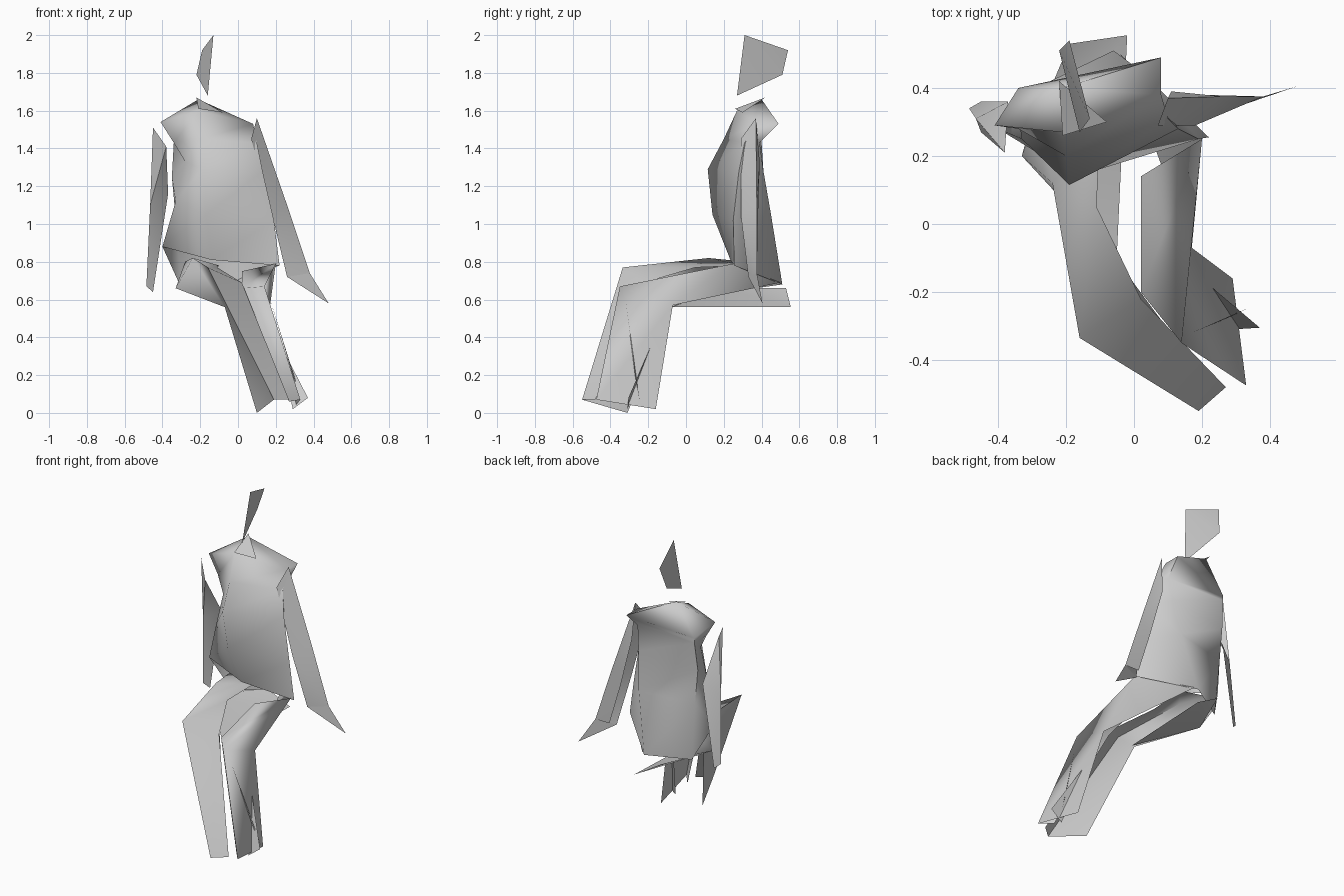
import bpy, bmesh, math


def loft(name, rails, closed=False, apex=None, limit=60, flip=False):
    """Skin a sheet between successive rails; optional closed rings and apex."""
    bm = bmesh.new()
    rows = [[bm.verts.new(p) for p in rail] for rail in rails]
    n = len(rows[0])
    for a, b in zip(rows, rows[1:]):
        for i in range(n if closed else n - 1):
            j = (i + 1) % n
            bm.faces.new((a[i], a[j], b[j], b[i]))
    if apex:
        top = bm.verts.new(apex)
        for i in range(n):
            bm.faces.new((top, rows[0][(i + 1) % n], rows[0][i]))
    bmesh.ops.triangulate(bm, faces=bm.faces[:])
    if flip:
        bmesh.ops.reverse_faces(bm, faces=bm.faces[:])
    me = bpy.data.meshes.new(name)
    bm.to_mesh(me)
    bm.free()
    ob = bpy.data.objects.new(name, me)
    bpy.context.collection.objects.link(ob)
    bpy.ops.object.select_all(action='DESELECT')
    ob.select_set(True)
    bpy.context.view_layer.objects.active = ob
    bpy.ops.object.shade_smooth_by_angle(angle=math.radians(limit))
    return ob


def shard(name, points):
    """A single loose triangle."""
    me = bpy.data.meshes.new(name)
    me.from_pydata(points, [], [tuple(range(len(points)))])
    ob = bpy.data.objects.new(name, me)
    bpy.context.collection.objects.link(ob)


# head: one thin folded sheet
loft("head", [
    [(-.13, .31, 2.0), (-.19, .54, 1.92)],
    [(-.16, .27, 1.68), (-.22, .51, 1.79)]])

# torso: rings run right side, front, left front, left back, right back
loft("torso", [
    [(-.41, .29, 1.54), (-.21, .27, 1.60), (.08, .38, 1.53), (.08, .49, 1.53), (-.34, .40, 1.46)],
    [(-.34, .28, 1.43), (-.20, .20, 1.45), (.10, .31, 1.43), (.07, .39, 1.43), (-.34, .40, 1.43)],
    [(-.28, .25, 1.33), (-.19, .115, 1.29), (.13, .28, 1.28), (.05, .41, 1.28), (-.35, .38, 1.25)],
    [(-.33, .25, 1.12), (-.17, .14, 1.05), (.19, .25, 1.02), (.02, .45, 1.05), (-.33, .38, 1.03)],
    [(-.40, .28, .88), (-.14, .235, .81), (.22, .255, .78), (-.06, .51, .68), (-.30, .37, .66)]],
    closed=True, apex=(-.21, .40, 1.66), flip=True, limit=80)
shard("collar", [(-.21, .26, 1.61), (-.22, .42, 1.67), (-.08, .30, 1.59)])

# right arm: flat hanging strip
loft("right_arm", [
    [(-.45, .27, 1.51), (-.38, .21, 1.41)],
    [(-.465, .31, 1.10), (-.37, .36, 1.16)],
    [(-.485, .34, .67), (-.45, .36, .64)]], flip=True)

# left arm: folded strip swung outwards, ending in a pointed hand
loft("left_arm", [
    [(.07, .29, 1.45), (.10, .37, 1.56), (.11, .39, 1.33)],
    [(.18, .29, 1.05), (.26, .375, 1.10), (.20, .38, 1.0)],
    [(.26, .33, .72), (.38, .375, .74), (.28, .375, .74)]], flip=True, limit=80)
shard("left_hand", [(.26, .33, .72), (.48, .405, .58), (.38, .375, .74)])

# right leg: lower outer edge, top ridge, inner edge, from hip to foot
loft("right_leg", [
    [(-.28, .38, .68), (-.33, .20, .66), (-.07, -.08, .56), (.10, -.31, .0)],
    [(-.28, .32, .80), (-.24, .12, .82), (-.16, -.335, .77), (.19, -.55, .07)],
    [(-.10, .30, .78), (-.11, .05, .77), (.02, -.22, .69), (.27, -.48, .07)]],
    limit=100)
loft("seat_underside", [
    [(-.33, .20, .66), (-.19, .53, .66)],
    [(-.05, -.08, .56), (-.02, .555, .56)]])

# left leg: inner edge, knee ridge, outer lower edge
loft("left_leg", [
    [(.02, .14, .75), (.02, -.20, .66), (.27, -.40, .06)],
    [(.20, .25, .79), (.14, -.35, .67), (.33, -.475, .07)],
    [(-.04, .50, .69), (.17, -.07, .57), (.29, -.16, .02)]], limit=120)

# loose slivers along the lower leg
shard("shin_sliver", [(.17, -.32, .60), (.34, -.245, .06), (.29, -.27, .20)])
shard("ankle_sliver", [(.21, -.17, .39), (.29, -.31, .02), (.37, -.305, .08)])
